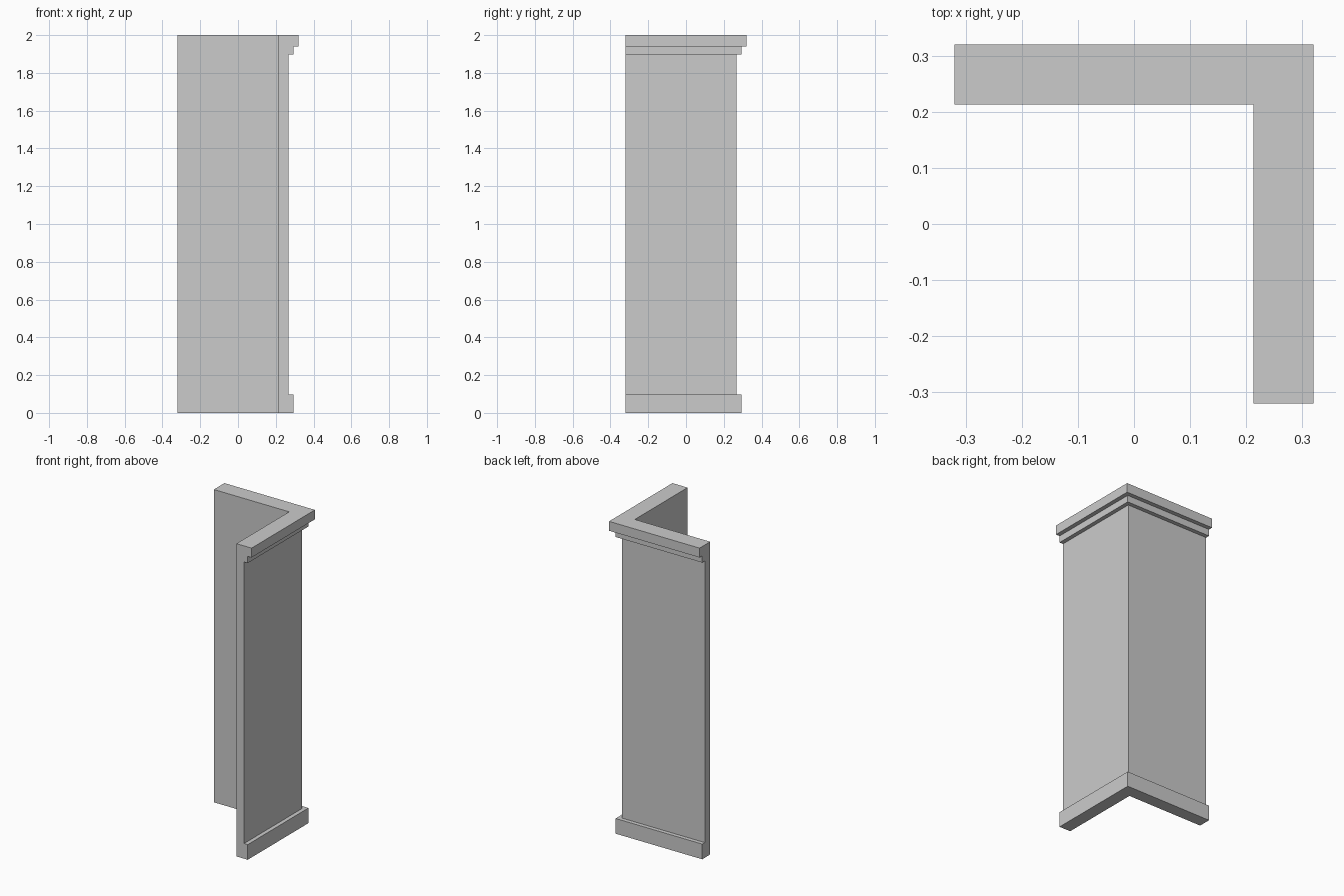
import bpy
import bmesh

if "Cube" in bpy.data.objects:
    bpy.data.objects.remove(bpy.data.objects["Cube"])

END = -0.32  # both wings stop here
# Wall cross-section: (distance from centre, height)
PROFILE = [
    (0.213, 0.0), (0.293, 0.0), (0.293, 0.097), (0.267, 0.097),
    (0.267, 1.897), (0.293, 1.897), (0.293, 1.94), (0.32, 1.94),
    (0.32, 2.0), (0.213, 2.0),
]

# Sweep the moulded profile around the mitred corner
bm = bmesh.new()
rings = [
    [bm.verts.new((d, END, z)) for d, z in PROFILE],  # front end of right wing
    [bm.verts.new((d, d, z)) for d, z in PROFILE],    # mitred corner
    [bm.verts.new((END, d, z)) for d, z in PROFILE],  # left end of back wing
]
n = len(PROFILE)
for a, b in zip(rings, rings[1:]):
    for i in range(n):
        j = (i + 1) % n
        bm.faces.new((a[i], a[j], b[j], b[i]))

# Flat end caps
bm.faces.new(rings[0])
bm.faces.new(rings[-1])
bmesh.ops.recalc_face_normals(bm, faces=bm.faces[:])

mesh = bpy.data.meshes.new("corner_wall")
bm.to_mesh(mesh)
bm.free()
wall = bpy.data.objects.new("corner_wall", mesh)
bpy.context.collection.objects.link(wall)
